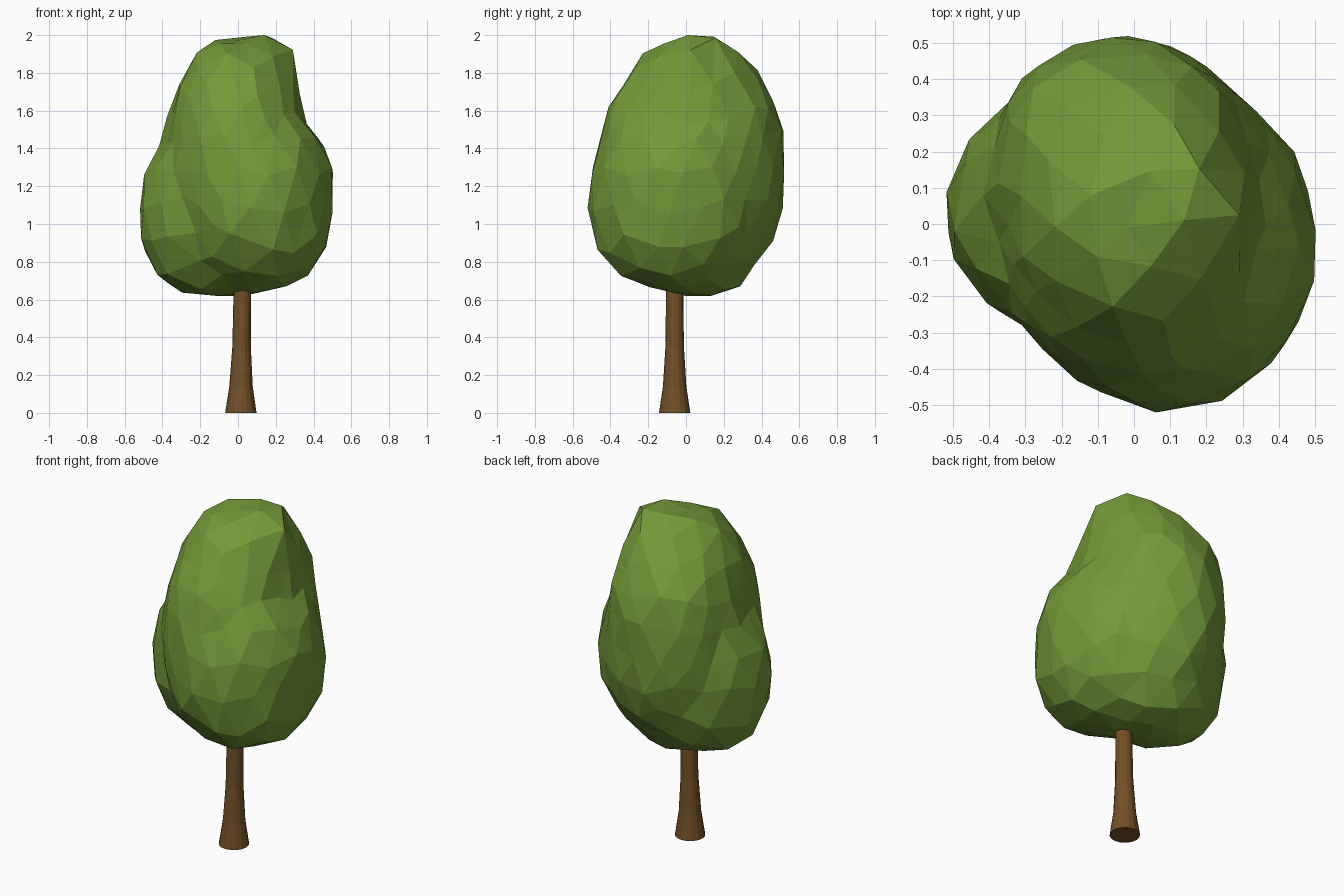
import bpy, bmesh, math, random
from mathutils import Vector

if "Cube" in bpy.data.objects:
    bpy.data.objects.remove(bpy.data.objects["Cube"])

random.seed(4)


def material(name, rgb):
    m = bpy.data.materials.new(name)
    m.diffuse_color = (*rgb, 1)
    m.use_nodes = True
    m.node_tree.nodes["Principled BSDF"].inputs["Base Color"].default_value = m.diffuse_color
    return m


leaf = material("leaf_green", (0.17, 0.32, 0.04))
bark = material("bark_brown", (0.17, 0.08, 0.02))


def add_object(name, bm, mat):
    bmesh.ops.recalc_face_normals(bm, faces=bm.faces)
    me = bpy.data.meshes.new(name)
    bm.to_mesh(me)
    bm.free()
    me.materials.append(mat)
    ob = bpy.data.objects.new(name, me)
    bpy.context.collection.objects.link(ob)
    return ob


# Leaf clumps (centre, radii) that are melted into one faceted crown
CLUMPS = [
    ((0.00, 0.03, 1.40), (0.35, 0.41, 0.58)),    # top
    ((0.13, 0.08, 1.79), (0.19, 0.20, 0.21)),    # peak
    ((0.10, -0.06, 1.13), (0.41, 0.455, 0.47)),  # right
    ((-0.18, 0.03, 1.06), (0.335, 0.34, 0.43)),  # left
    ((0.00, -0.10, 1.32), (0.35, 0.36, 0.46)),   # front
    ((-0.03, 0.15, 1.30), (0.37, 0.37, 0.56)),   # back
    ((-0.05, 0.06, 0.90), (0.36, 0.33, 0.28)),   # bottom
]


def inside(point, p=2.5, k=28):
    """Soft union of slightly boxy ellipsoids."""
    total = 0
    for c, r in CLUMPS:
        x, y, z = ((point[i] - c[i]) / r[i] for i in range(3))
        f = (math.hypot(x, y) ** p + abs(z) ** p) ** (1 / p)
        total += math.exp(-k * (f - 1))
    return total > 1


# Crown: each vertex is pulled in along its ray until it meets the clumps
bm = bmesh.new()
bmesh.ops.create_icosphere(bm, subdivisions=3, radius=1)
centre = Vector((0, 0, 1.28))
for v in bm.verts:
    jit = Vector([random.uniform(-0.05, 0.05) for _ in range(3)])
    d = v.co + jit
    d = Vector((d.x * 0.52, d.y * 0.52, d.z * 0.70)).normalized()
    t = 1.0
    while t > 0.1 and not inside(centre + d * t):
        t -= 0.004
    v.co = centre + d * (t * random.uniform(0.99, 1.022))
    v.co.z = min(max(v.co.z, 0.62), 2.0)
add_object("crown", bm, leaf)

# Trunk: flared tapering profile, capped at both ends
SIDES = 16
bm = bmesh.new()
rings = []
for z, r, x in [(0, 0.083, 0.015), (0.14, 0.062, 0.016), (0.35, 0.049, 0.019),
                (0.62, 0.046, 0.022), (0.70, 0.042, 0.022)]:
    rings.append([bm.verts.new((x + r * math.cos(2 * math.pi * i / SIDES),
                                -0.06 + r * math.sin(2 * math.pi * i / SIDES), z))
                  for i in range(SIDES)])
for a, b in zip(rings, rings[1:]):
    for i in range(SIDES):
        j = (i + 1) % SIDES
        bm.faces.new((a[i], a[j], b[j], b[i]))
bm.faces.new(rings[0][::-1])
bm.faces.new(rings[-1])
add_object("trunk", bm, bark)
